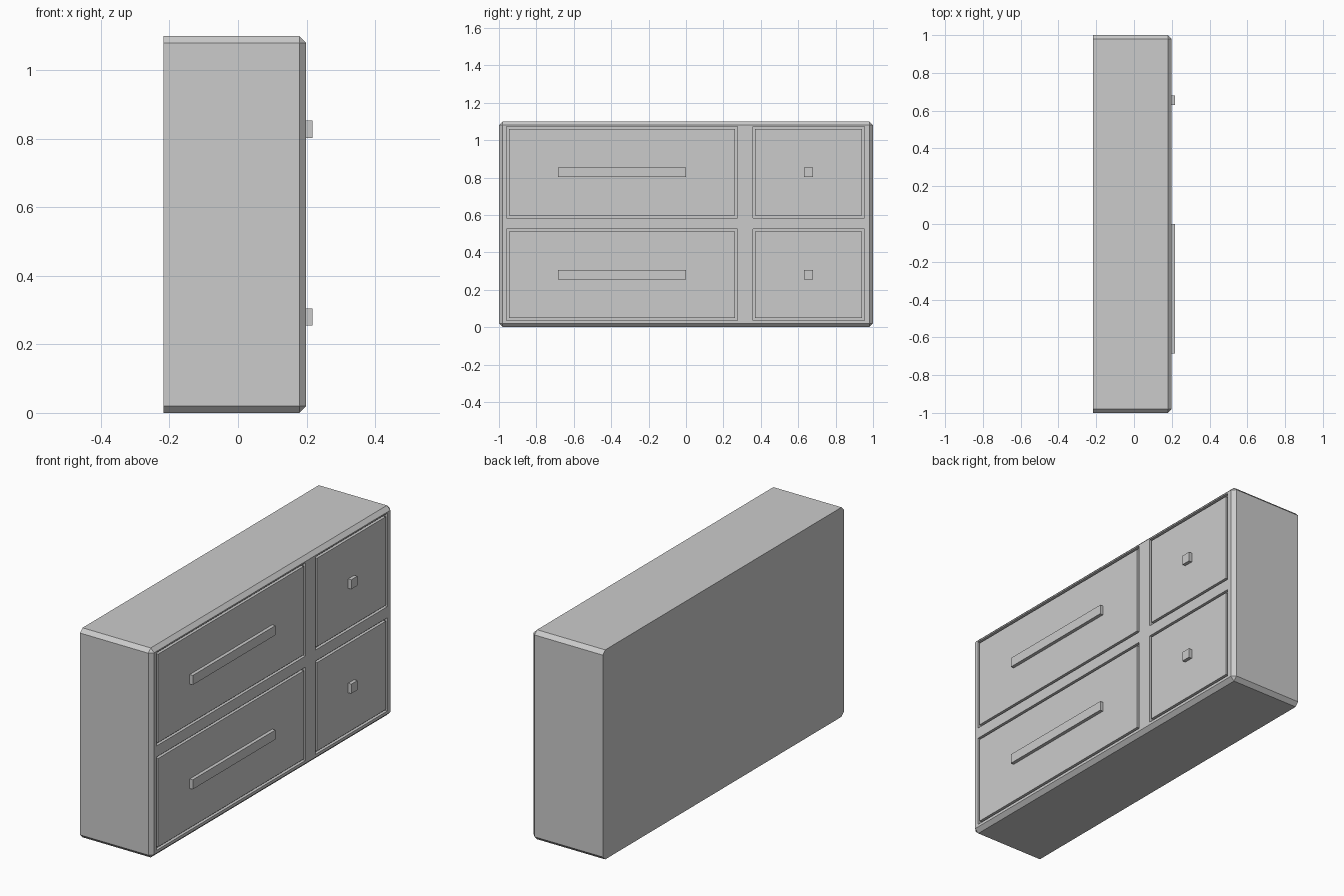
import bpy
import bmesh

if "Cube" in bpy.data.objects:
    bpy.data.objects.remove(bpy.data.objects["Cube"], do_unlink=True)

# One plain grey finish
grey = bpy.data.materials.new("light grey")
grey.use_nodes = True
colour = (0.6, 0.6, 0.6, 1)
grey.diffuse_color = colour
grey.node_tree.nodes["Principled BSDF"].inputs["Base Color"].default_value = colour

BACK, FRONT, OUT = -0.217, 0.199, 0.217
WIDTH, HEIGHT, CHAMFER = 1.0, 1.10, 0.02
GAP, RECESS = 0.013, 0.015


def box(name, x, y, z, chamfer=0):
    """Box from (min, max) ranges, with every edge but the back ones chamfered."""
    bm = bmesh.new()
    bmesh.ops.create_cube(bm, size=1)
    for v in bm.verts:
        v.co = [r[0] if c < 0 else r[1] for c, r in zip(v.co, (x, y, z))]
    if chamfer:
        edges = [e for e in bm.edges if any(v.co.x > x[0] + 0.001 for v in e.verts)]
        bmesh.ops.bevel(bm, geom=edges, offset=chamfer, segments=1,
                        profile=0.5, affect='EDGES')
    bmesh.ops.recalc_face_normals(bm, faces=bm.faces)
    mesh = bpy.data.meshes.new(name)
    bm.to_mesh(mesh)
    bm.free()
    mesh.materials.append(grey)
    obj = bpy.data.objects.new(name, mesh)
    bpy.context.collection.objects.link(obj)
    return obj


# Cabinet body with chamfered front and sides
cabinet = box("cabinet", (BACK, FRONT), (-WIDTH, WIDTH), (0, HEIGHT), CHAMFER)

# Drawer openings, fronts and handles
columns = {"wide": ((-0.96, 0.275), (-0.685, 0.0)),
           "narrow": ((0.357, 0.955), (0.63, 0.68))}
rows = {"lower": ((0.035, 0.525), (0.255, 0.305)),
        "upper": ((0.583, 1.073), (0.803, 0.853))}


def shrink(span):
    return span[0] + GAP, span[1] - GAP


for row, (z, handle_z) in rows.items():
    for column, (y, handle_y) in columns.items():
        label = f"{row}_{column}"
        cutter = box(label + "_cutter", (FRONT - RECESS, FRONT + 0.1), y, z)
        cutter.hide_render = True
        cut = cabinet.modifiers.new(label + "_opening", 'BOOLEAN')
        cut.operation = 'DIFFERENCE'
        cut.solver = 'EXACT'
        cut.object = cutter
        bpy.context.view_layer.objects.active = cabinet
        bpy.ops.object.modifier_apply(modifier=cut.name)
        bpy.data.objects.remove(cutter, do_unlink=True)

        box(label + "_drawer", (FRONT - RECESS, FRONT), shrink(y), shrink(z))
        box(label + "_handle", (FRONT, OUT), handle_y, handle_z)
